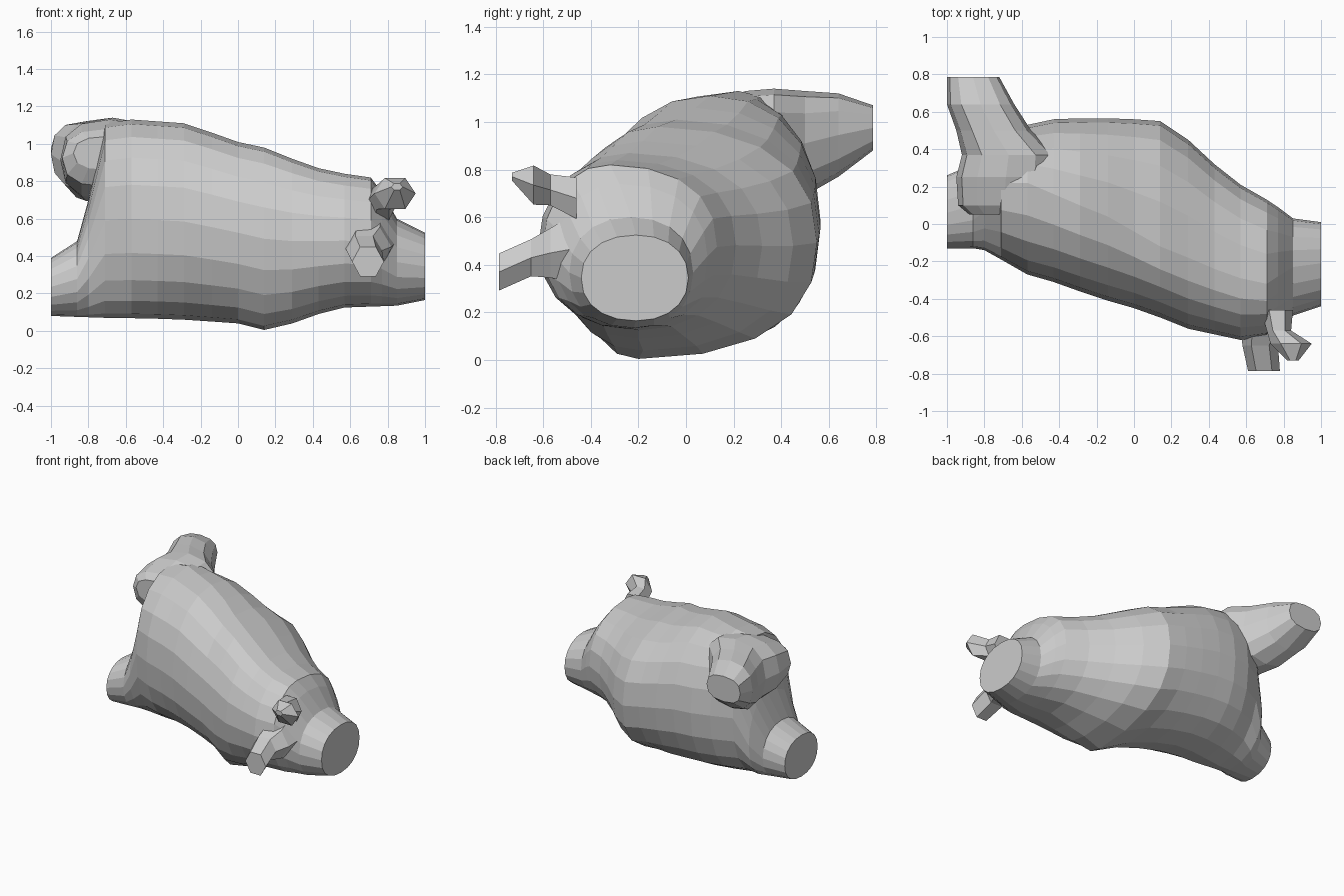
import bpy, bmesh, math


def power(c, e):
    return math.copysign(abs(c) ** e, c)


def loft(name, axis, sections, sides, squareness=2.2):
    """Skin rounded sections (pos, u0, u1, z0, z1, u at bottom, u at top) along x or y."""
    bm = bmesh.new()
    rings = []
    for sec in sections:
        t, u0, u1, z0, z1 = sec[:5]
        mid = (u0 + u1) / 2
        ub, ut = sec[5:] if len(sec) > 5 else (mid, mid)
        ring = []
        for i in range(sides):
            a = 2 * math.pi * i / sides
            c, s = power(math.cos(a), 2 / squareness), power(math.sin(a), 2 / squareness)
            lean = (ut if s > 0 else ub) - mid
            u = mid + (u1 - u0) / 2 * c + lean * s * s * (1 - abs(c))
            z = (z0 + z1) / 2 + (z1 - z0) / 2 * s
            ring.append(bm.verts.new((t, u, z) if axis == 'x' else (u, t, z)))
        rings.append(ring)
    for r, q in zip(rings, rings[1:]):
        for i in range(sides):
            j = (i + 1) % sides
            bm.faces.new((r[i], r[j], q[j], q[i]))
    bm.faces.new(rings[0])
    bm.faces.new(rings[-1])
    bmesh.ops.recalc_face_normals(bm, faces=bm.faces)
    me = bpy.data.meshes.new(name)
    bm.to_mesh(me)
    bm.free()
    ob = bpy.data.objects.new(name, me)
    bpy.context.collection.objects.link(ob)
    return ob


# Main trunk, from the low left stump to the cut right end
loft("trunk", 'x', [
    (-1.00, -.13, .26, .08, .39, .06, .06),
    (-.86, -.13, .32, .075, .48, .06, .10),
    (-.80, -.14, .40, .073, .70, .06, .18),
    (-.71, -.19, .46, .07, 1.11, .06, .22),
    (-.57, -.27, .53, .068, 1.13, .08, .22),
    (-.43, -.31, .56, .065, 1.12, .10, .16),
    (-.29, -.36, .565, .06, 1.11, .10, .10),
    (-.14, -.41, .565, .05, 1.06, .05, .04),
    (0.00, -.45, .56, .04, 1.01, -.05, -.04),
    (.14, -.50, .55, .005, .98, -.20, -.12),
    (.29, -.56, .45, .04, .92, -.18, -.18),
    (.43, -.59, .32, .09, .87, -.2, -.24),
    (.57, -.62, .21, .125, .84, -.2, -.29),
    (.71, -.60, .13, .13, .82, -.22, -.32),
    (.77, -.55, .09, .132, .74, -.22, -.28),
    (.85, -.49, .03, .135, .60, -.22, -.23),
    (1.00, -.44, .01, .165, .525, -.21, -.21),
], 20)

# Upper left branch with its shoulder
loft("upper_branch", 'y', [
    (.05, -.88, -.50, .86, 1.04),
    (.10, -.94, -.45, .77, 1.08),
    (.25, -.95, -.42, .70, 1.13),
    (.37, -.92, -.42, .67, 1.14),
    (.50, -.95, -.55, .69, 1.13),
    (.64, -1.0, -.64, .77, 1.12),
    (.785, -1.0, -.72, .88, 1.07),
], 12, 2.5)

# Two small knobs near the right end
loft("upper_knob", 'y', [
    (-.46, .68, .85, .58, .78),
    (-.57, .71, .84, .64, .79),
    (-.64, .73, .95, .64, .83),
    (-.73, .82, .88, .75, .79),
], 6, 2)
loft("lower_knob", 'y', [
    (-.46, .55, .84, .30, .64),
    (-.57, .57, .82, .33, .57),
    (-.65, .58, .77, .34, .52),
    (-.785, .61, .78, .28, .46),
], 6, 2)
